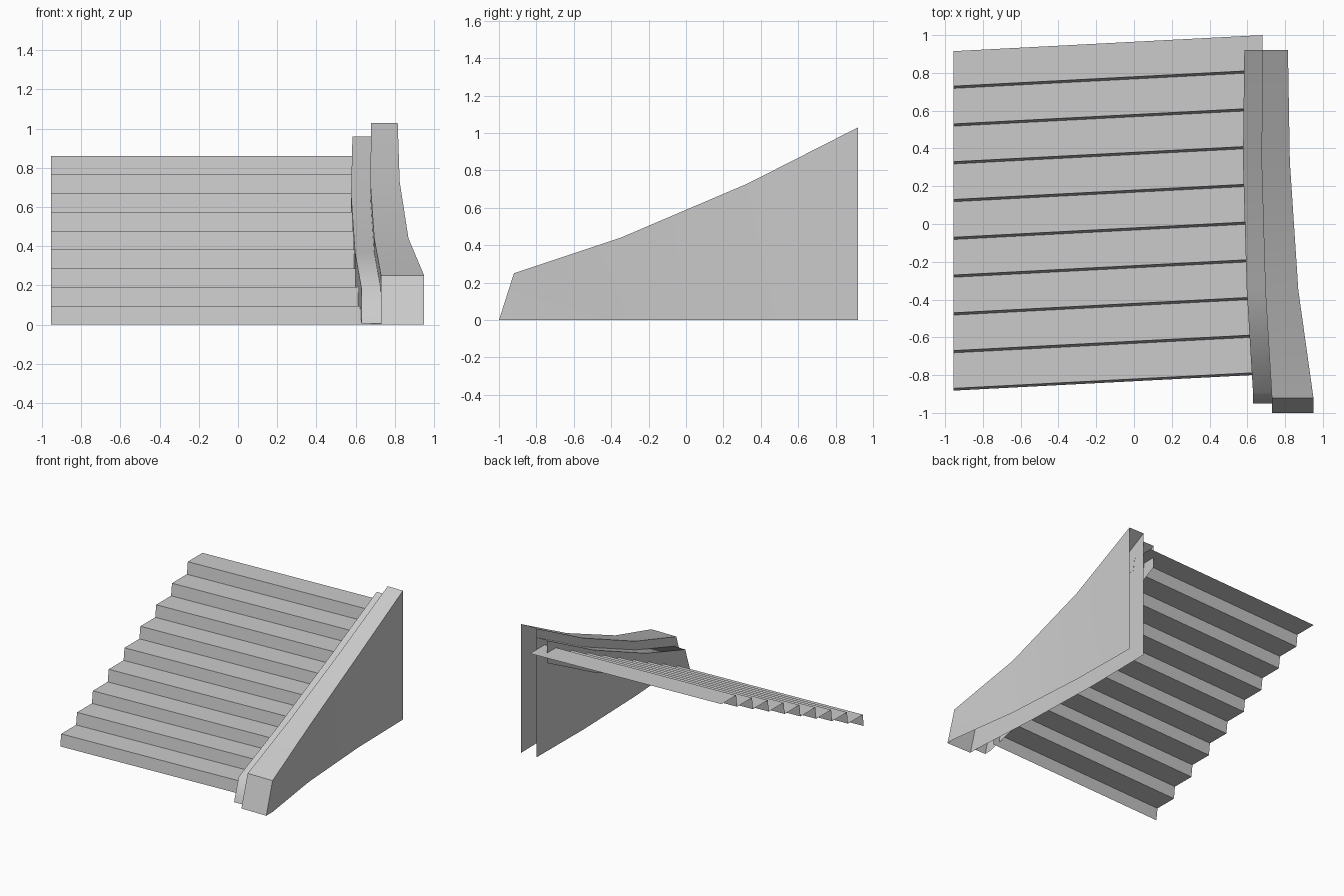
import bpy
import math

cube = bpy.data.objects.get("Cube")
if cube:
    bpy.data.objects.remove(cube)

# Single stone colour
stone = bpy.data.materials.new("grey stone")
stone.use_nodes = True
colour = (0.6, 0.6, 0.6, 1)
stone.diffuse_color = colour
stone.node_tree.nodes["Principled BSDF"].inputs["Base Color"].default_value = colour


def strip_object(name, rows, angle=0):
    """Build an open sheet by joining successive rows of points."""
    n = len(rows[0])
    verts = [p for row in rows for p in row]
    faces = [(r * n + i, r * n + i + 1, (r + 1) * n + i + 1, (r + 1) * n + i)
             for r in range(len(rows) - 1) for i in range(n - 1)]
    mesh = bpy.data.meshes.new(name)
    mesh.from_pydata(verts, [], faces)
    mesh.materials.append(stone)
    obj = bpy.data.objects.new(name, mesh)
    bpy.context.collection.objects.link(obj)
    if angle:
        bpy.ops.object.select_all(action="DESELECT")
        obj.select_set(True)
        bpy.context.view_layer.objects.active = obj
        bpy.ops.object.shade_smooth_by_angle(angle=math.radians(angle))
    return obj


# Steps: an open zigzag of slightly leaning risers and treads, skewed in plan
STEPS, RUN, RISE = 9, 0.2, 0.0957
LEFT, RIGHT, SKEW = -0.955, 0.68, 0.085
profile = []
for i in range(STEPS):
    y = -0.882 + i * RUN
    profile += [(y, i * RISE), (y + 0.012, (i + 1) * RISE)]
profile.append((0.915, STEPS * RISE))
strip_object("steps", [[(RIGHT, y + SKEW, z), (LEFT, y, z)] for y, z in profile][::-1])


# Rails: a cap with hanging sides, open underneath and at the back
def rail(name, stations, angle):
    rows = [[(xl, y, low), (xl, y, top), (xr, y, top), (xr, y, low)]
            for y, xl, xr, top, low in stations]
    return strip_object(name, rows, angle)


# Each station: y, inner x, outer x, top z, bottom z
outer = [
    (-1.0, 0.73, 0.95, 0.0, 0.0),
    (-0.92, 0.73, 0.95, 0.25, 0.0),
    (-0.35, 0.695, 0.87, 0.44, 0.0),
    (0.33, 0.675, 0.825, 0.73, 0.0),
    (0.92, 0.68, 0.815, 1.03, 0.0),
]
inner = [
    (-0.95, 0.63, 0.73, 0.005, 0.005),
    (-0.89, 0.63, 0.73, 0.185, 0.005),
    (-0.35, 0.597, 0.695, 0.37, 0.19),
    (0.33, 0.577, 0.675, 0.66, 0.48),
    (0.92, 0.584, 0.68, 0.96, 0.78),
]


def tidy(obj):
    """Drop the doubled points at the toe of a rail."""
    import bmesh
    bm = bmesh.new()
    bm.from_mesh(obj.data)
    bmesh.ops.remove_doubles(bm, verts=bm.verts, dist=0.0005)
    bmesh.ops.recalc_face_normals(bm, faces=bm.faces)
    # Turn the cap upward if the sheet came out inverted
    if max(bm.faces, key=lambda f: f.calc_center_median().z).normal.z < 0 and \
            sum(f.normal.z for f in bm.faces) < 0:
        bmesh.ops.reverse_faces(bm, faces=bm.faces)
    bm.to_mesh(obj.data)
    bm.free()


tidy(rail("outer_rail", outer, 30))
tidy(rail("inner_rail", inner, 62))
